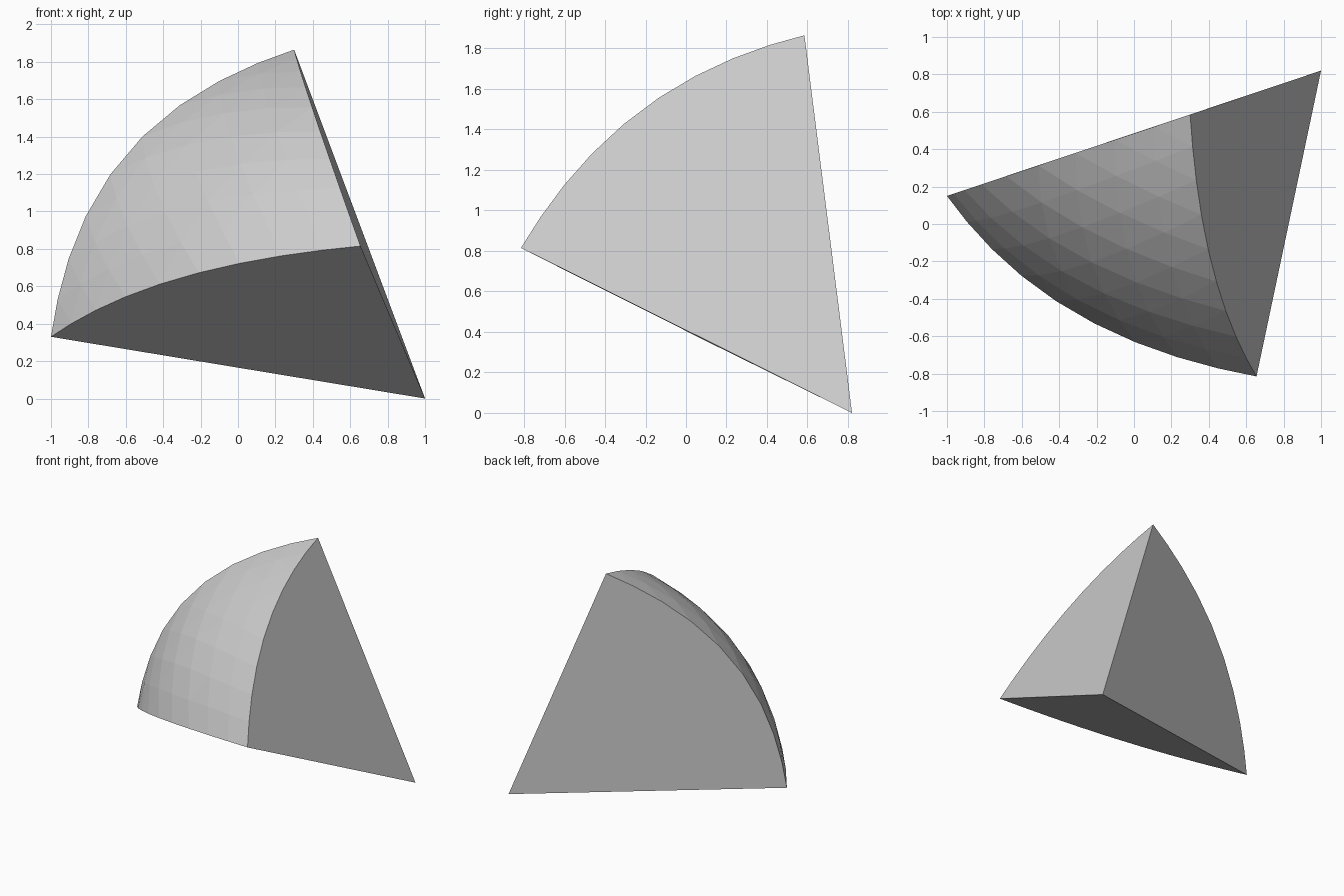
import bpy, bmesh, math
from mathutils import Vector

if "Cube" in bpy.data.objects:
    bpy.data.objects.remove(bpy.data.objects["Cube"])

# Solid wedge: three flat sides meet at a point, closed by a faceted dome
APEX = Vector((1.0, 0.82, 0.0))
A = Vector((-1.0, 0.15, 0.33)) - APEX
B = Vector((0.30, 0.585, 1.865)) - APEX
C = Vector((0.655, -0.815, 0.815)) - APEX
BULGE_AB, BULGE_AC, BULGE_BC = 0.53, 0.39, 0.37
N = 9  # segments along each dome edge


def dome_point(u, v, w):
    """Push a point of the flat triangle out onto the dome."""
    k = BULGE_AB * u * v + BULGE_AC * u * w + BULGE_BC * v * w
    scale = 1.0 if k < 1e-6 else (1 - math.sqrt(1 - 4 * k)) / (2 * k)
    return APEX + scale * (u * A + v * B + w * C)


bm = bmesh.new()
grid = {(i, j): bm.verts.new(dome_point(i / N, j / N, (N - i - j) / N))
        for i in range(N + 1) for j in range(N + 1 - i)}

# Dome facets
for i in range(N):
    for j in range(N - i):
        bm.faces.new((grid[i, j], grid[i + 1, j], grid[i, j + 1]))
        if i + j < N - 1:
            bm.faces.new((grid[i + 1, j], grid[i + 1, j + 1], grid[i, j + 1]))

# Three flat sides
tip = bm.verts.new(APEX)
for edge in ([grid[i, N - i] for i in range(N + 1)],
             [grid[i, 0] for i in range(N + 1)],
             [grid[0, j] for j in range(N + 1)]):
    for p, q in zip(edge, edge[1:]):
        bm.faces.new((tip, p, q))
bmesh.ops.recalc_face_normals(bm, faces=bm.faces)
# Merge each side's coplanar fan into one face
bmesh.ops.dissolve_limit(bm, angle_limit=math.radians(0.8), verts=[],
                         edges=[e for e in tip.link_edges])

mesh = bpy.data.meshes.new("domed_wedge")
bm.to_mesh(mesh)
bm.free()
grey = bpy.data.materials.new("light grey")
grey.diffuse_color = (0.6, 0.6, 0.6, 1)
grey.use_nodes = True
grey.node_tree.nodes["Principled BSDF"].inputs["Base Color"].default_value = grey.diffuse_color
mesh.materials.append(grey)
bpy.context.collection.objects.link(bpy.data.objects.new("domed_wedge", mesh))
